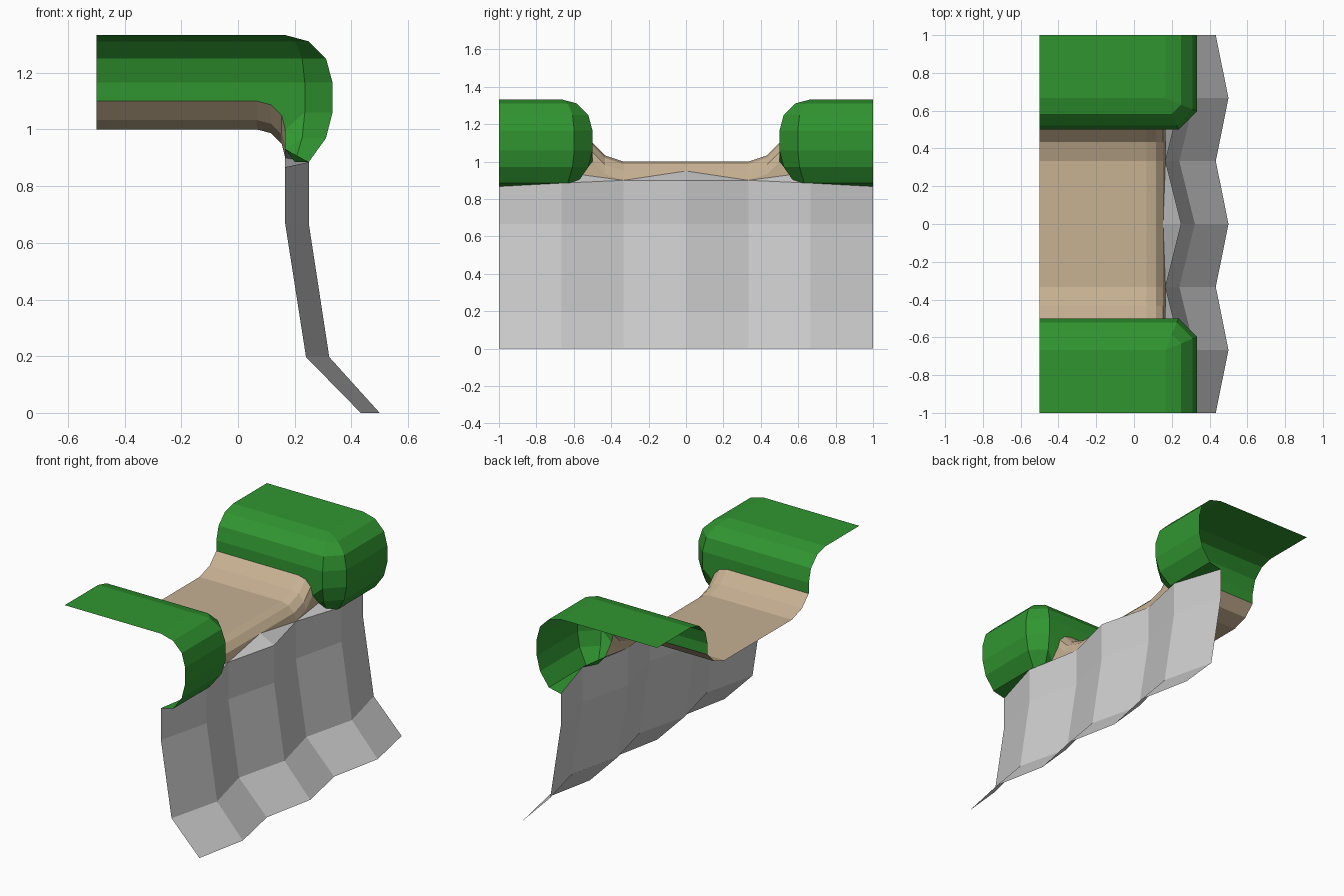
import bpy, bmesh
from mathutils import Vector

if "Cube" in bpy.data.objects:
    bpy.data.objects.remove(bpy.data.objects["Cube"])


def material(name, rgb):
    m = bpy.data.materials.new(name)
    m.diffuse_color = (*rgb, 1)
    m.use_nodes = True
    m.node_tree.nodes["Principled BSDF"].inputs["Base Color"].default_value = m.diffuse_color
    return m


def half_part(name, faces, mat=None):
    """Build the +y half from point loops, weld it and mirror it across y = 0."""
    bm = bmesh.new()
    for f in faces:
        pts = []
        for p in f:
            if p not in pts:
                pts.append(p)
        if len(pts) > 2:
            bm.faces.new([bm.verts.new(p) for p in pts])
    bmesh.ops.remove_doubles(bm, verts=bm.verts, dist=0.001)
    bmesh.ops.recalc_face_normals(bm, faces=bm.faces)
    total = sum((f.normal * f.calc_area() for f in bm.faces), Vector())
    if total.dot(Vector((1, 0, 1))) < 0:
        bmesh.ops.reverse_faces(bm, faces=bm.faces)
    me = bpy.data.meshes.new(name)
    bm.to_mesh(me)
    bm.free()
    ob = bpy.data.objects.new(name, me)
    bpy.context.collection.objects.link(ob)
    if mat:
        me.materials.append(mat)
    mod = ob.modifiers.new("mirror", 'MIRROR')
    mod.use_axis = (False, True, False)
    mod.use_mirror_merge = True


def grid(rows):
    return [(a[i], a[i + 1], b[i + 1], b[i])
            for a, b in zip(rows, rows[1:]) for i in range(len(a) - 1)]


T = 1 / 6
green = material("grass_green", (0.03, 0.3, 0.03))
tan = material("path_tan", (0.57, 0.44, 0.29))

# key points where path, grass and rock meet
tip = (0.154, 0, 0.95)
path_foot = (T, 2 * T, 0.9)
seam = (T, 0.56, 0.93)
rock_peak = (0.25, 4 * T, 0.885)
rock_end = (T, 1, 0.867)

# rock face: zigzag columns with a flared foot
ys = [i / 3 for i in range(4)]
tops = [0.9, 0.9, 0.885, 0.867]
rows = []
for z, valley, ridge in ((0, 0.433, 0.5), (0.197, 0.24, 0.322), (0.667, T, 0.25), (None, T, 0.25)):
    rows.append([(valley if i % 2 else ridge, y, tops[i] if z is None else z)
                 for i, y in enumerate(ys)])
caps = [(tip, (0.25, 0, 0.9), path_foot), (path_foot, rock_peak, seam)]
half_part("rock_face", grid(rows) + caps)

# dirt path: shallow channel rolling over the cliff edge
bend = [(-0.5, 0), (0.067, 0), (0.117, -0.013), (0.154, -0.05), (T, -0.1)]
cols = [(0, 0), (2 * T, 0), (0.433, 0.033), (0.5, 0.1)]
rows = [[(x, y, 1 + dz + h) for y, h in cols] for x, dz in bend]
rows[-1][0], rows[-1][1], rows[3][0] = tip, path_foot, tip
rows.append([tip, path_foot, (T, 0.45, 0.915), seam])
half_part("dirt_path", grid(rows), tan)


# grass banks: rounded lip turning an octagonal corner
def corner(r, z):
    k = 0.414 * r
    return [(T + k, 4 * T - r, z), (T + r, 4 * T - k, z), (T + r, 1, z)]


def ring(r, z):
    return [(-0.5, 4 * T - r, z)] + corner(r, z)


upper = [ring(r, z) for r, z in ((0, 1.333), (0.083, 1.311), (0.144, 1.25), (T, T + 1))]
lower = [corner(r, z) for r, z in ((T, T + 1), (T, 1.06), (0.144, 0.97), (0.083, 0.885))]
lip = [(x, 0.5, 1.1 + dz) for x, dz in bend]
top = [((-0.5, 4 * T, 1.333), (T, 4 * T, 1.333), (T, 1, 1.333), (-0.5, 1, 1.333))]
a, b, c, d = (row[0] for row in lower)
side = [(upper[3][0], a, b, *reversed(lip)),
        (b, c, seam, lip[-1]), (c, d, seam),
        (d, lower[3][1], rock_peak, seam),
        (rock_peak, lower[3][2], rock_end)]
half_part("grass_banks", top + grid(upper) + grid(lower) + side, green)
